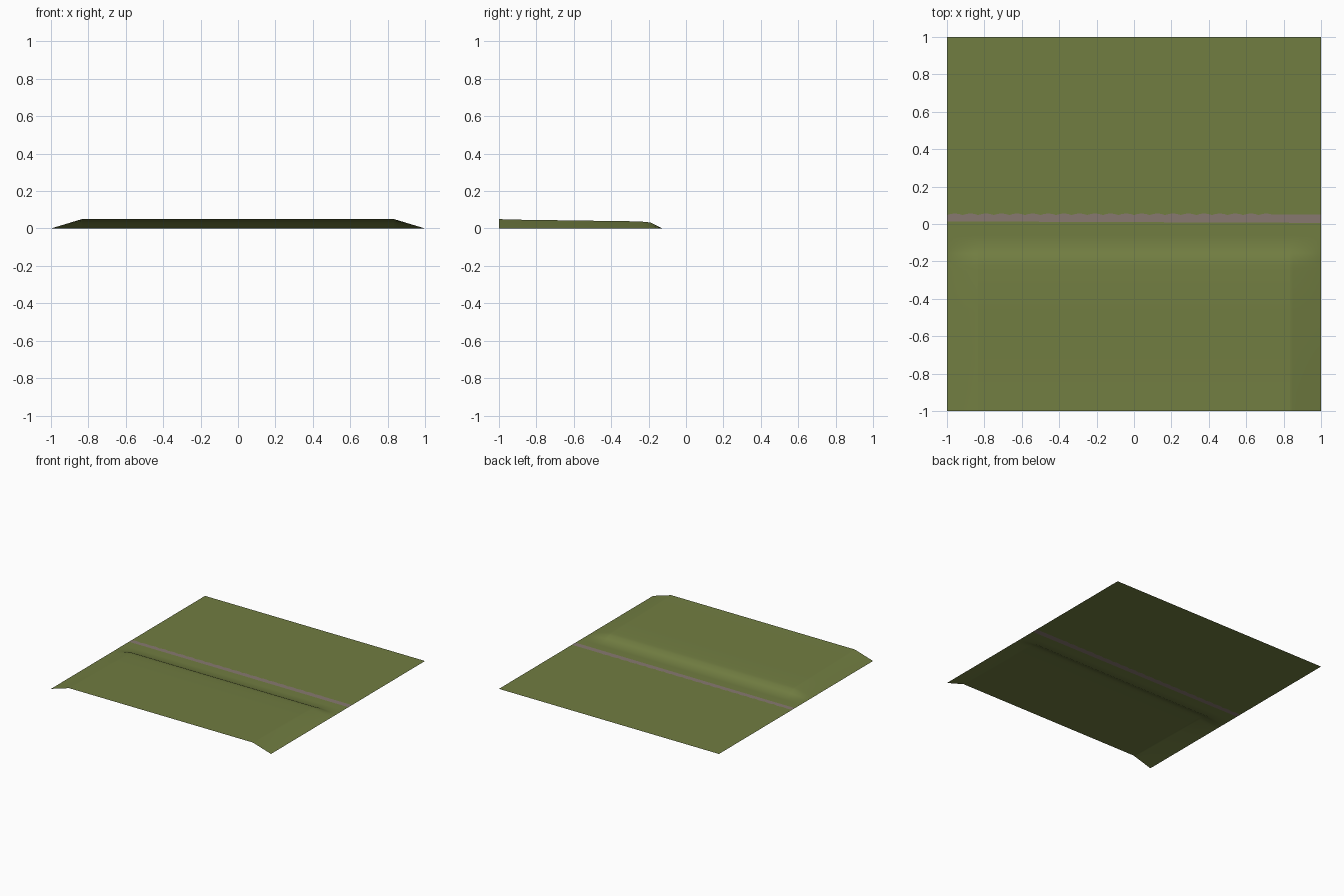
import bpy, bmesh, math

if "Cube" in bpy.data.objects:
    bpy.data.objects.remove(bpy.data.objects["Cube"])


def mat(name, rgb):
    m = bpy.data.materials.new(name)
    m.diffuse_color = (*rgb, 1)
    m.use_nodes = True
    m.node_tree.nodes["Principled BSDF"].inputs["Base Color"].default_value = m.diffuse_color
    return m


def interp(pts, t):
    for (a, u), (b, v) in zip(pts, pts[1:]):
        if t <= b:
            return u + (v - u) * max(0, (t - a) / (b - a))
    return pts[-1][1]


# Cross-sections of the low bank: height along y, and fade towards the sides
BANK = [(-1, 0.050), (-0.9, 0.047), (-0.25, 0.038), (-0.19, 0.032), (-0.125, 0.0), (1, 0.0)]
SIDES = [(-1, 0.0), (-0.835, 1.0), (0.835, 1.0), (1, 0.0)]


def path_near(x):
    return 0.010 - 0.004 * x


def path_far(x):
    # scalloped far edge, straight at the right end
    if x > 0.73:
        return 0.052
    return 0.052 + 0.008 * (abs(math.sin(math.pi * (x + 1) * 12)) - 0.5)


# Columns and rows of the ground sheet
xs = sorted({round(-1 + i / 60, 4) for i in range(121)} | {-0.835, 0.835})
rows = [-1, -0.9, -0.68, -0.46, -0.25, -0.22, -0.19, -0.157, -0.125, -0.06,
        path_near, path_far, 0.4, 1]

bm = bmesh.new()
grid = []
for r in rows:
    line = []
    for x in xs:
        y = r(x) if callable(r) else r
        line.append(bm.verts.new((x, y, interp(BANK, y) * interp(SIDES, x))))
    grid.append(line)

# Faces; the row between the two path edges is the path
for j in range(len(rows) - 1):
    for i in range(len(xs) - 1):
        f = bm.faces.new((grid[j][i], grid[j][i + 1], grid[j + 1][i + 1], grid[j + 1][i]))
        f.material_index = 1 if rows[j] is path_near else 0
        f.smooth = True

me = bpy.data.meshes.new("ground")
bm.to_mesh(me)
bm.free()
me.materials.append(mat("grass green", (0.165, 0.205, 0.053)))
me.materials.append(mat("path grey", (0.245, 0.19, 0.16)))
ob = bpy.data.objects.new("ground", me)
bpy.context.collection.objects.link(ob)
